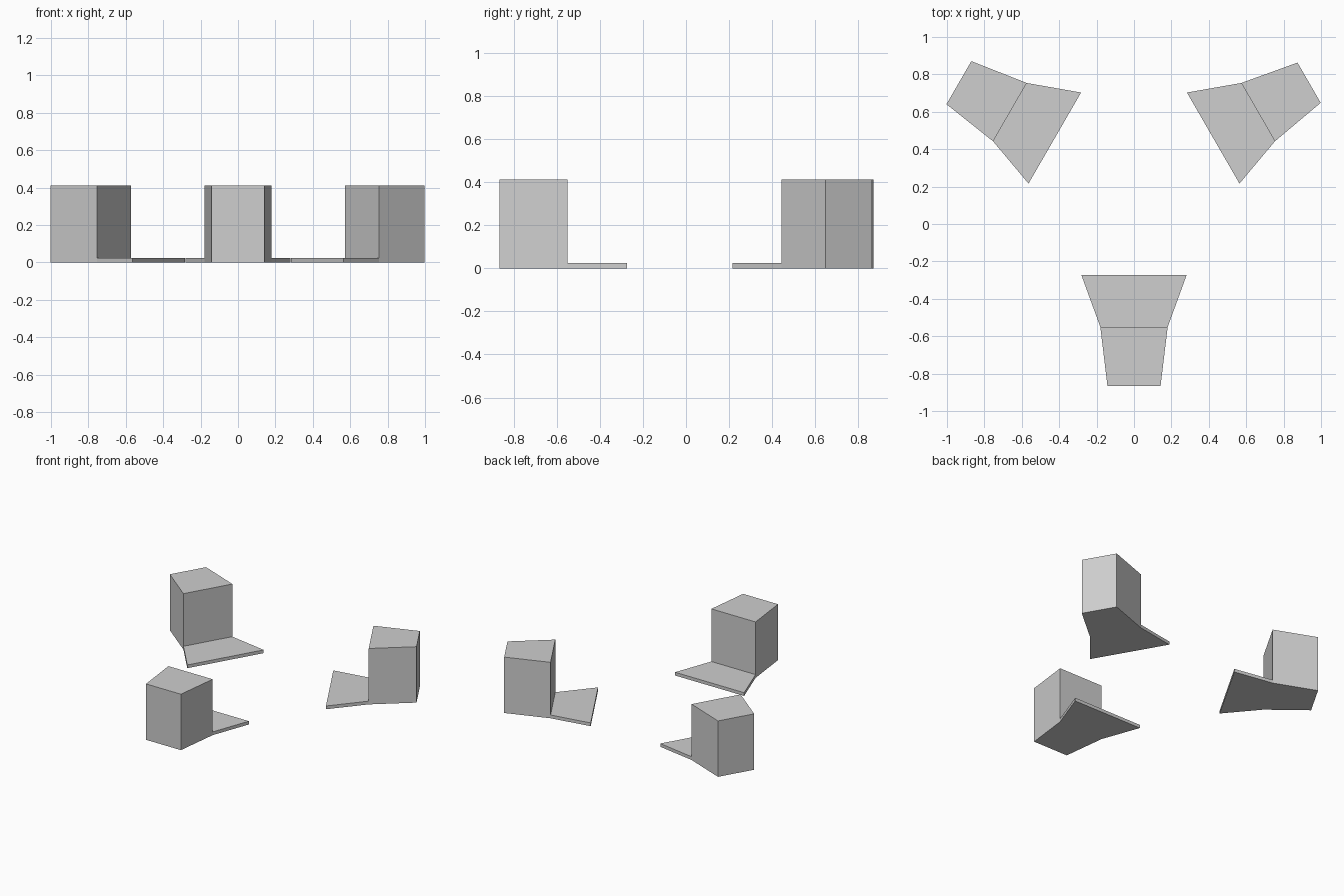
import bpy, bmesh, math
from mathutils import Matrix

if "Cube" in bpy.data.objects:
    bpy.data.objects.remove(bpy.data.objects["Cube"])

grey = bpy.data.materials.new("light_grey")
grey.diffuse_color = (0.62, 0.62, 0.62, 1)
grey.use_nodes = True
grey.node_tree.nodes["Principled BSDF"].inputs["Base Color"].default_value = grey.diffuse_color

CENTRE_Y = 0.215      # centre of the three-way ring
PLATE, TOP = 0.024, 0.411


def stepped_block(name, angle, outer_half):
    """Tall tapered block with a thin flared plate, pointing out along -y, then turned."""
    inner = (-0.489, 0.281)
    mid = (-0.766, 0.180)
    outer = (-1.081, outer_half)
    # Side profile: (station, height)
    profile = [(inner, 0), (inner, PLATE), (mid, PLATE), (mid, TOP),
               (outer, TOP), (outer, 0), (mid, 0)]
    bm = bmesh.new()
    left = [bm.verts.new((-hw, y, z)) for (y, hw), z in profile]
    right = [bm.verts.new((hw, y, z)) for (y, hw), z in profile]
    # Strips across the width
    n = len(profile)
    for i in range(n):
        j = (i + 1) % n
        bm.faces.new((left[i], left[j], right[j], right[i]))
    # Side walls: plate flank and block flank
    for side in (left, right):
        bm.faces.new([side[i] for i in (0, 1, 2, 6)])
        bm.faces.new([side[i] for i in (2, 3, 4, 5, 6)])
    bmesh.ops.recalc_face_normals(bm, faces=bm.faces)
    bm.transform(Matrix.Translation((0, CENTRE_Y, 0)) @ Matrix.Rotation(angle, 4, 'Z'))
    mesh = bpy.data.meshes.new(name)
    bm.to_mesh(mesh)
    bm.free()
    mesh.materials.append(grey)
    bpy.context.collection.objects.link(bpy.data.objects.new(name, mesh))


# Three blocks arranged at 120 degrees
stepped_block("front_block", 0, 0.142)
stepped_block("right_block", math.radians(120), 0.124)
stepped_block("left_block", math.radians(240), 0.133)
